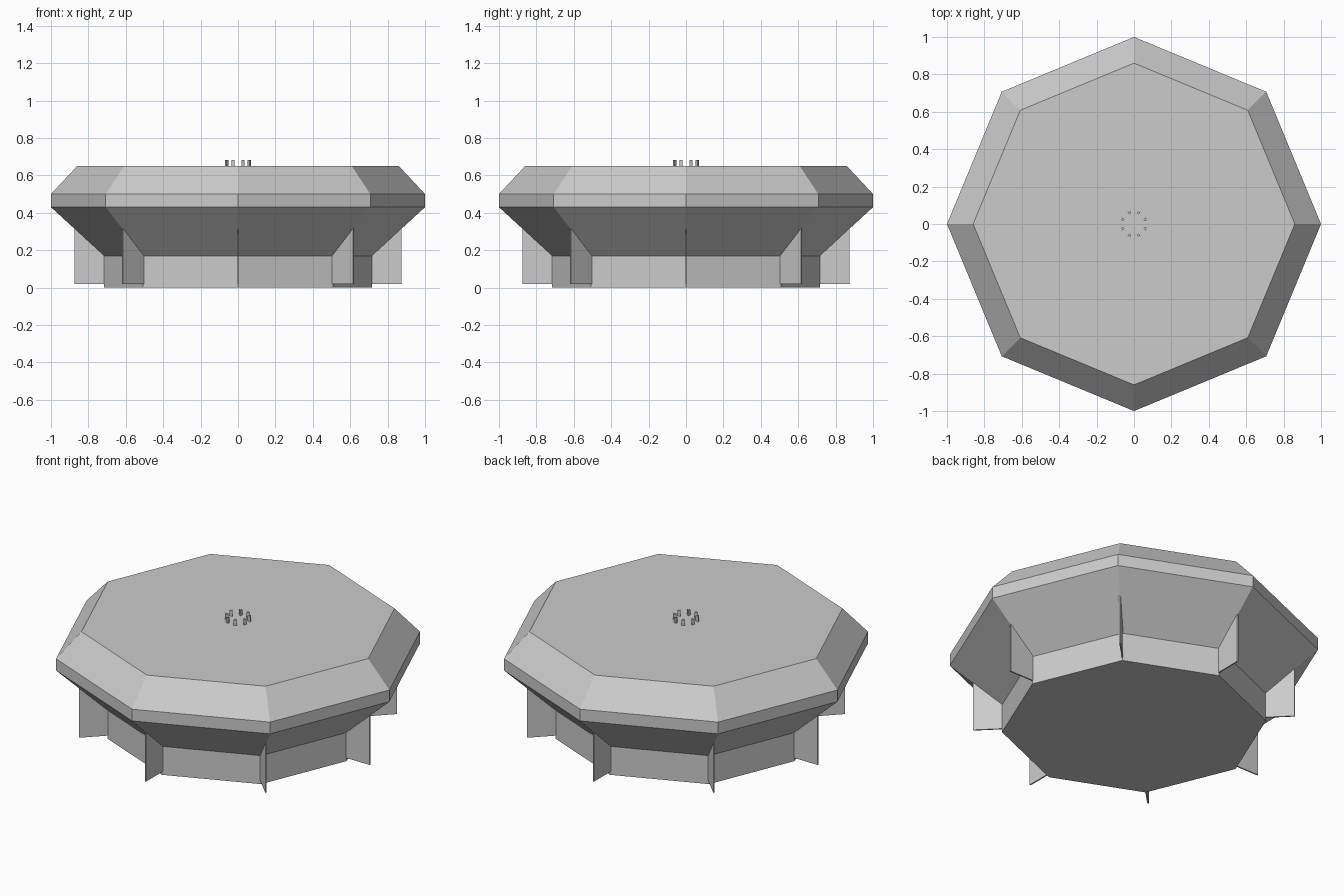
import bpy, bmesh
from math import cos, sin, pi

cube = bpy.data.objects.get("Cube")
if cube:
    bpy.data.objects.remove(cube, do_unlink=True)

SIDES = 8
STEP = 2 * pi / SIDES

grey = bpy.data.materials.new("plain_grey")
grey.use_nodes = True
grey.diffuse_color = (0.6, 0.6, 0.6, 1)
grey.node_tree.nodes["Principled BSDF"].inputs["Base Color"].default_value = grey.diffuse_color


def finish(name, bm):
    bmesh.ops.recalc_face_normals(bm, faces=bm.faces)
    mesh = bpy.data.meshes.new(name)
    bm.to_mesh(mesh)
    bm.free()
    mesh.materials.append(grey)
    obj = bpy.data.objects.new(name, mesh)
    bpy.context.collection.objects.link(obj)
    return obj


def ring_body(name, profile):
    """Stack octagon rings of (radius, height) into a closed solid."""
    bm = bmesh.new()
    rings = [[bm.verts.new((r * cos(i * STEP), r * sin(i * STEP), z))
              for i in range(SIDES)] for r, z in profile]
    for low, high in zip(rings, rings[1:]):
        for i in range(SIDES):
            j = (i + 1) % SIDES
            bm.faces.new((low[i], low[j], high[j], high[i]))
    bm.faces.new(rings[0])
    bm.faces.new(rings[-1])
    return finish(name, bm)


def radial_prism(name, outline, thickness, angle):
    """Extrude an outline in the (radius, height) plane, then turn it about z."""
    bm = bmesh.new()
    face = bm.faces.new([bm.verts.new((r, -thickness / 2, z)) for r, z in outline])
    extruded = bmesh.ops.extrude_face_region(bm, geom=[face])["geom"]
    moved = [v for v in extruded if isinstance(v, bmesh.types.BMVert)]
    bmesh.ops.translate(bm, verts=moved, vec=(0, thickness, 0))
    finish(name, bm).rotation_euler.z = angle


def peg(name, radius, angle):
    """Small three-sided post standing on the top plate."""
    bm = bmesh.new()
    bmesh.ops.create_cone(bm, cap_ends=True, segments=3, radius1=0.011, radius2=0.011, depth=0.04)
    obj = finish(name, bm)
    obj.location = (radius * cos(angle), radius * sin(angle), 0.663)
    obj.rotation_euler.z = angle + pi / 2


# Main body: straight foot, flared underside, rim band, bevelled top
ring_body("body", [(0.717, 0), (0.717, 0.17), (1, 0.43), (1, 0.5), (0.86, 0.65)])

# Upright fins under the flare, one per corner, and the ring of pegs on top
fin_outline = [(0.70, 0.02), (0.873, 0.02), (0.873, 0.315), (0.70, 0.156)]
for k in range(SIDES):
    radial_prism(f"fin_{k + 1}", fin_outline, 0.008, k * STEP)
    peg(f"top_peg_{k + 1}", 0.065, (k + 0.5) * STEP)
